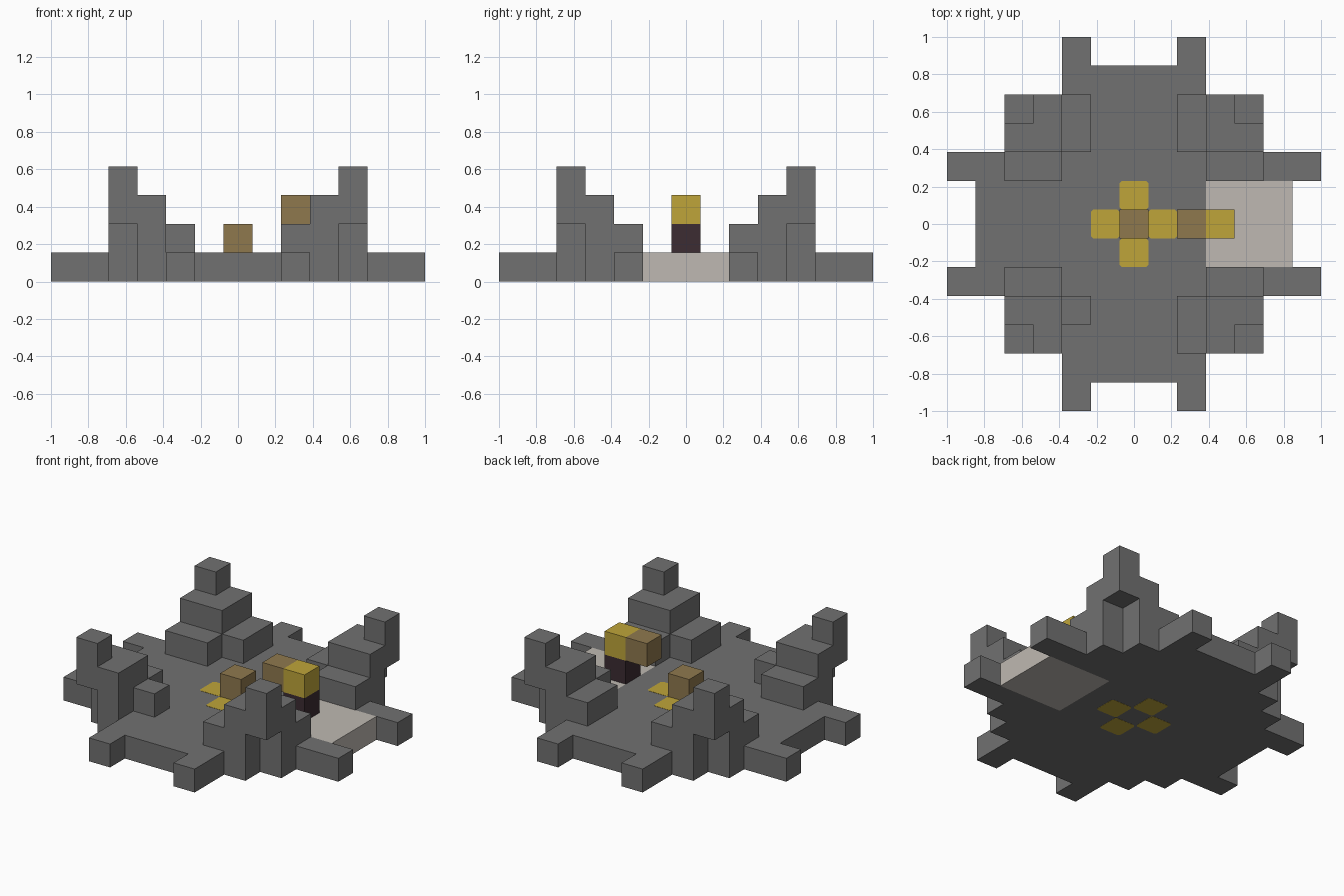
import bpy
import bmesh
from mathutils import Vector

if "Cube" in bpy.data.objects:
    bpy.data.objects.remove(bpy.data.objects["Cube"], do_unlink=True)

U = 2 / 13  # edge of one block


def material(name, color):
    m = bpy.data.materials.new(name)
    m.use_nodes = True
    m.diffuse_color = (*color, 1)
    bsdf = next(n for n in m.node_tree.nodes if n.type == "BSDF_PRINCIPLED")
    bsdf.inputs["Base Color"].default_value = (*color, 1)
    return m


stone = material("stone grey", (0.165, 0.165, 0.165))
gold = material("gold", (0.52, 0.376, 0.042))
bronze = material("bronze", (0.275, 0.191, 0.076))
pale = material("pale stone", (0.52, 0.485, 0.445))
dark = material("dark brown", (0.045, 0.025, 0.032))


def finish(name, bm, mat):
    bmesh.ops.recalc_face_normals(bm, faces=bm.faces)
    mesh = bpy.data.meshes.new(name)
    bm.to_mesh(mesh)
    bm.free()
    mesh.materials.append(mat)
    obj = bpy.data.objects.new(name, mesh)
    bpy.context.collection.objects.link(obj)
    return obj


def blocks(name, cells, mat):
    """Outer skin of a set of unit blocks, flat areas merged."""
    cells = set(cells)
    bm = bmesh.new()
    for cell in cells:
        for axis in range(3):
            for side in (-1, 1):
                step = [0, 0, 0]
                step[axis] = side
                if tuple(c + s for c, s in zip(cell, step)) in cells:
                    continue
                n = Vector(step) / 2
                a, b = Vector((0, 0, 0)), Vector((0, 0, 0))
                a[(axis + 1) % 3] = b[(axis + 2) % 3] = 0.5
                mid = Vector(cell) + Vector((0, 0, 0.5)) + n
                corners = [mid - a - b, mid + a - b, mid + a + b, mid - a + b]
                if side < 0:
                    corners.reverse()
                bm.faces.new([bm.verts.new(c * U) for c in corners])
    bmesh.ops.remove_doubles(bm, verts=bm.verts, dist=0.001)
    bmesh.ops.dissolve_limit(bm, angle_limit=0.01, verts=bm.verts, edges=bm.edges)
    return finish(name, bm, mat)


def box(xs, ys, zs):
    return {(x, y, z) for x in range(xs[0], xs[1] + 1)
            for y in range(ys[0], ys[1] + 1)
            for z in range(zs[0], zs[1] + 1)}


# Pale entrance slab
slab = box((3, 5), (-1, 1), (0, 0))
blocks("entrance_slab", slab, pale)

# Ground floor with paired feet on each side
floor = box((-5, 5), (-2, 2), (0, 0)) | box((-2, 2), (-5, 5), (0, 0))
floor |= box((-4, 4), (-3, 3), (0, 0)) | box((-3, 3), (-4, 4), (0, 0))
for i in (-1, 1):
    for j in (-1, 1):
        floor |= {(6 * i, 2 * j, 0), (2 * i, 6 * j, 0)}
blocks("floor", floor - slab, stone)

# Stepped corner towers, each with an overhanging corner post
tower = box((3, 4), (3, 4), (1, 2)) - {(4, 4, 1)}
tower |= {(4, 4, 3), (3, 2, 1), (4, 2, 1), (2, 3, 1), (2, 4, 1)}
for depth, j in (("front", -1), ("back", 1)):
    for side, i in (("right", -1), ("left", 1)):
        cells = {(x * i, y * j, z) for x, y, z in tower}
        if i == j == -1:
            cells.discard((-2, -4, 1))
        blocks(f"{depth}_{side}_tower", cells, stone)

# Centre block and the raised head on its pedestal
blocks("centre_block", {(0, 0, 1)}, bronze)
blocks("pedestal", {(3, 0, 1)}, dark)
blocks("head_block", {(3, 0, 2)}, gold)
blocks("head_front_block", {(2, 0, 2)}, bronze)

# Gold cross inlay: clipped square plates on the floor's top and underside
h, cut = U / 2, 0.012
quarter = [(h, h - cut), (h - cut, h)]
outline = []
for _ in range(4):
    outline += quarter
    quarter = [(-y, x) for x, y in quarter]
for level, z, lift in (("top", U, 0.0015), ("underside", 0, -0.001)):
    bm = bmesh.new()
    for cx, cy in ((1, 0), (-1, 0), (0, 1), (0, -1)):
        face = bm.faces.new([bm.verts.new((cx * U + x, cy * U + y, z)) for x, y in outline])
        up = bmesh.ops.extrude_face_region(bm, geom=[face], use_keep_orig=True)["geom"]
        bmesh.ops.translate(bm, vec=(0, 0, lift),
                            verts=[v for v in up if isinstance(v, bmesh.types.BMVert)])
    finish(f"{level}_cross_inlay", bm, gold)
